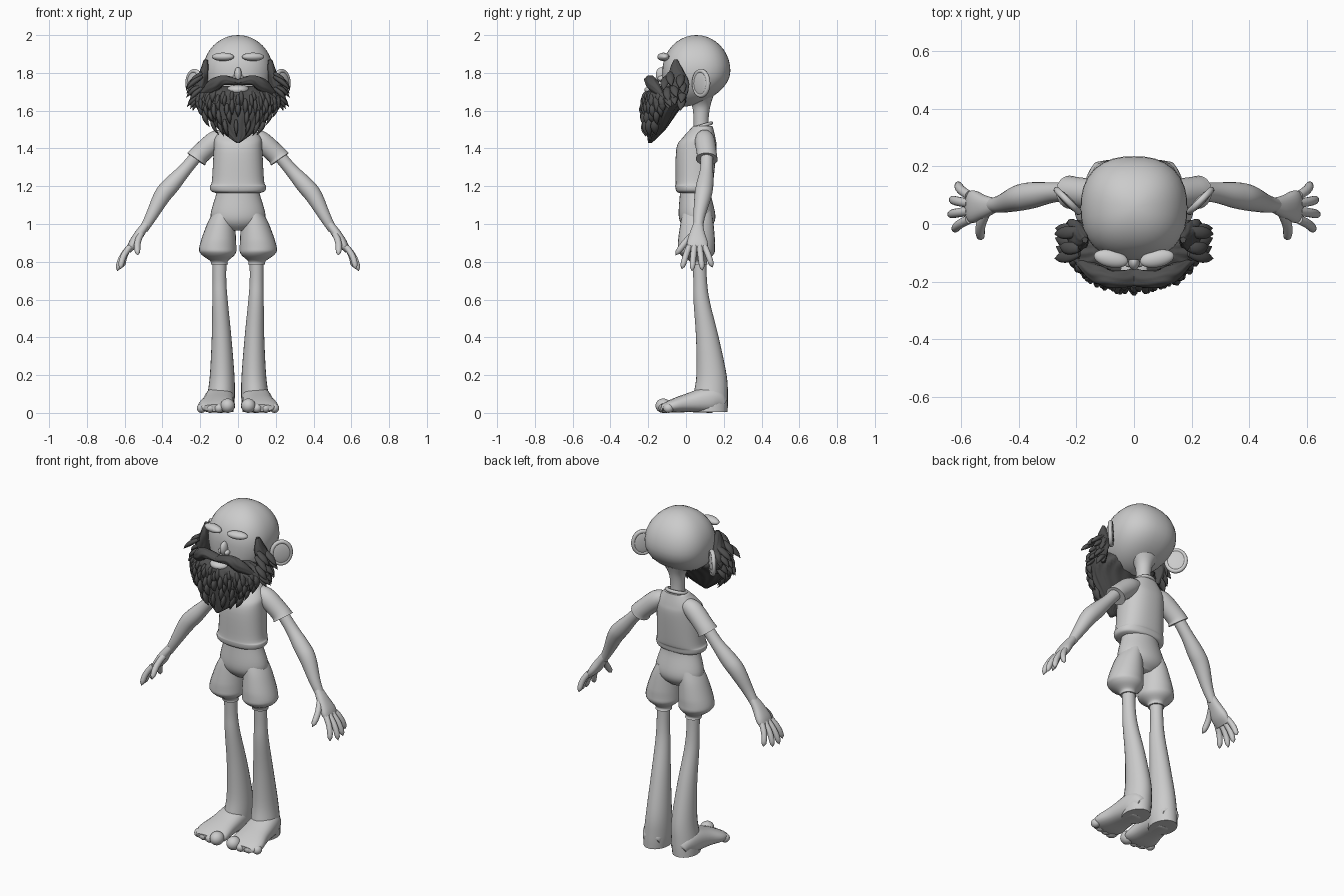
import bpy, bmesh, math, random
from mathutils import Vector, Matrix

random.seed(4)
X, Y, Z = Vector((1, 0, 0)), Vector((0, 1, 0)), Vector((0, 0, 1))
if "Cube" in bpy.data.objects:
    bpy.data.objects.remove(bpy.data.objects["Cube"])


def material(name, value):
    mat = bpy.data.materials.new(name)
    mat.use_nodes = True
    color = (value, value, value, 1)
    mat.diffuse_color = color
    mat.node_tree.nodes["Principled BSDF"].inputs["Base Color"].default_value = color
    return mat


light = material("light grey", 0.6)
dark = material("dark grey", 0.08)


def spline(rings, index, t):
    """Smooth value between ring index and the next one."""
    last = len(rings) - 1
    before, start, end, after = [rings[max(0, min(last, index + k))] for k in (-1, 0, 1, 2)]
    return [b + t / 2 * (c - a + t * (2 * a - 5 * b + 4 * c - d + t * (3 * b - a - 3 * c + d)))
            for a, b, c, d in zip(before, start, end, after)]


def superellipse(angle, power):
    c, s = math.cos(angle), math.sin(angle)
    scale = (abs(c) ** power + abs(s) ** power) ** (-1 / power)
    return c * scale, s * scale


def bridge(bm, loop, other):
    count = len(loop)
    for k in range(count):
        j = (k + 1) % count
        bm.faces.new((loop[k], loop[j], other[j], other[k]))


def loft(bm, rings, sides=24, power=2, reference=Y, flat=False, ridge=0, waves=7, steps=5):
    """Skin rings of x, y, z and one or two radii; flat keeps them horizontal."""
    points = [spline(rings, i, s / steps) for i in range(len(rings) - 1) for s in range(steps)]
    points.append(rings[-1])
    mids = [Vector(p[:3]) for p in points]
    loops = []
    for i, point in enumerate(points):
        before, after = mids[max(i - 1, 0)], mids[min(i + 1, len(mids) - 1)]
        along = Z if flat else (after - before).normalized()
        u = reference.cross(along).normalized()
        v = along.cross(u)
        loop = []
        for k in range(sides):
            angle = math.tau * k / sides
            c, s = superellipse(angle, power)
            wave = 1 + ridge * math.sin(waves * angle + 2 * math.sin(i / 2 + angle))
            offset = u * c * max(point[3], 0.001) + v * s * max(point[-1], 0.001)
            loop.append(bm.verts.new(mids[i] + offset * wave))
        loops.append(loop)
    for loop, other in zip(loops, loops[1:]):
        bridge(bm, loop, other)
    for loop in (loops[0], loops[-1]):
        bm.faces.new(loop)


def ball(bm, location, size, turn=0):
    matrix = Matrix.Translation(location) @ Matrix.Rotation(turn, 4, "Z") @ Matrix.Diagonal((*size, 1))
    return bmesh.ops.create_uvsphere(bm, u_segments=32, v_segments=20, radius=1, matrix=matrix)["verts"]


def hoop(bm, middle, right, up, thickness):
    """Closed oval rim spanned by two vectors."""
    normal = right.cross(up).normalized()
    loops = []
    for i in range(32):
        c, s = superellipse(math.tau * i / 32, 2)
        spoke = right * c + up * s
        loop = []
        for k in range(10):
            a, b = superellipse(math.tau * k / 10, 2)
            loop.append(bm.verts.new(middle + spoke + (spoke.normalized() * a + normal * b) * thickness))
        loops.append(loop)
    for i, loop in enumerate(loops):
        bridge(bm, loops[i - 1], loop)


def bowed(bm, start, end, bow, width, taper, squash=1, sides=14):
    """Bent tapering tube used for fingers and locks of hair."""
    rings = []
    for i in range(9):
        t = i / 8
        middle = start.lerp(end, t) + bow * math.sin(math.pi * t)
        radius = width * taper(t)
        rings.append((*middle, radius * squash, radius))
    loft(bm, rings, sides=sides, steps=1)


def finger_taper(t):
    return math.sqrt(max(0, 1 - t ** 8))


def lock_taper(t):
    return math.sin(math.pi * (0.2 + 0.8 * t))


def lock(bm, start, end, width):
    bow = Vector((start.x, start.y, 0)).normalized() * 0.01
    bowed(bm, start, end, bow, width, lock_taper, squash=0.6, sides=10)


def finish(bm, name, mat=light, mirror=False):
    bmesh.ops.recalc_face_normals(bm, faces=bm.faces)
    mesh = bpy.data.meshes.new(name)
    bm.to_mesh(mesh)
    bm.free()
    mesh.materials.append(mat)
    part = bpy.data.objects.new(name, mesh)
    bpy.context.collection.objects.link(part)
    bpy.ops.object.select_all(action="DESELECT")
    part.select_set(True)
    bpy.context.view_layer.objects.active = part
    bpy.ops.object.shade_smooth_by_angle(angle=math.radians(60))
    if mirror:
        part.modifiers.new("Mirror", "MIRROR").use_mirror_merge = False


def tube(name, rings, mat=light, mirror=False, **options):
    bm = bmesh.new()
    loft(bm, rings, **options)
    finish(bm, name, mat, mirror)


def column(name, rows, mat=light, **options):
    """Central upright part from rows of height, depth position, half width, half depth."""
    tube(name, [(0, y, z, a, b) for z, y, a, b in rows], mat, flat=True, **options)


# Head: squarish skull whose underside leans forward into the jaw
bm = bmesh.new()
skull = Vector((0, 0.055, 1.81))
for vert in ball(bm, (0, 0, 0), (1, 1, 1)):
    p = vert.co
    radius = math.hypot(p.x, p.y)
    c, s = superellipse(math.atan2(p.y, p.x), 2.4)
    lean = max(0, -p.z) ** 2 * 0.08
    vert.co = skull + Vector((c * radius * 0.185, s * radius * 0.18 - lean, p.z * 0.19))
finish(bm, "head")
column("neck", [(1.69, .07, .1, .08), (1.63, .08, .05, .05), (1.56, .08, .04, .04), (1.48, .08, .04, .04)])

# Face details
bm = bmesh.new()
ball(bm, (.08, -.12, 1.885), (.06, .03, .022), 0.2)
finish(bm, "brows", mirror=True)
bm = bmesh.new()
ball(bm, (0, -.13, 1.79), (.02, .03, .04))
for side in (-1, 1):
    ball(bm, (side * .02, -.13, 1.77), (.015, .02, .015))
finish(bm, "nose")
bm = bmesh.new()
ball(bm, (0, -.16, 1.71), (.06, .06, .03))
finish(bm, "lips")

# Ears with raised rims
bm = bmesh.new()
ball(bm, (.23, .08, 1.745), (.06, .015, .07), math.pi / 4)
hoop(bm, Vector((.23, .08, 1.745)), (X + Y) * .037, Z * .065, .012)
finish(bm, "ears", mirror=True)

# Beard mass with wavy ridges and layered locks
beard = [(1.73, -.1, .14, .06), (1.7, -.1, .2, .11), (1.66, -.1, .22, .12), (1.6, -.13, .19, .09),
         (1.5, -.16, .1, .05), (1.43, -.19, .01, .01)]
column("beard", beard, dark, sides=80, ridge=.04, waves=17)
bm = bmesh.new()
for row in range(6):
    z, y, a, b = spline(beard, 1 + row // 2, row % 2 / 2)
    count = 12 - row
    for k in range(count):
        c, s = superellipse(math.pi * (k + random.uniform(0.3, 0.7)) / count, 2)
        start = Vector((a * c * 0.95, y - b * s * 0.95, z))
        drop = Vector((c * (.02 - .012 * row), 0, -random.uniform(.06, .09)))
        lock(bm, start, start + drop, random.uniform(.017, .025))
finish(bm, "beard_locks", dark)

# Sideburns with stray side locks
bm = bmesh.new()
loft(bm, [(.17, -.055, 1.87, .01, .01), (.18, -.05, 1.8, .024, .04), (.2, -.035, 1.72, .035, .05),
          (.19, -.03, 1.63, .01, .01)], sides=30, ridge=.07, steps=8)
for k in range(14):
    start = Vector((.19, random.uniform(-.1, 0), 1.8 - k * .01))
    flare = Vector((random.uniform(.03, .09), random.uniform(-.02, .03), -.07))
    lock(bm, start, start + flare, .023)
finish(bm, "sideburns", dark, mirror=True)

# Moustache
tube("moustache", [(0, -.185, 1.75, .016, .03), (.08, -.19, 1.76, .027, .03), (.14, -.165, 1.725, .033, .03),
                   (.22, -.11, 1.66, .002, .002)], dark, mirror=True, sides=30, ridge=.06, steps=8)

# Shirt with collar and sleeves
column("shirt", [(1.165, .04, .12, .08), (1.175, .04, .143, .092), (1.2, .04, .148, .097),
                 (1.23, .045, .138, .1), (1.4, .055, .128, .106), (1.46, .07, .12, .085),
                 (1.52, .09, .07, .05)], sides=36, power=2.4)
bm = bmesh.new()
hoop(bm, Vector((0, .088, 1.52)), X * .056, Y * .046 + Z * .014, .01)
finish(bm, "collar")
tube("sleeves", [(.07, .1, 1.46, .04), (.12, .1, 1.44, .053), (.2, .11, 1.37, .053), (.222, .11, 1.343, .058)],
     mirror=True)

# Arms
tube("arms", [(.17, .11, 1.42, .034), (.27, .11, 1.3, .034), (.35, .1, 1.21, .045), (.4, .09, 1.15, .045),
              (.46, .07, 1.04, .031), (.5, .065, .97, .023)], mirror=True)

# Hands: palm, four fingers and a thumb
bm = bmesh.new()
loft(bm, [(.485, .065, 1, .02, .025), (.52, .06, .95, .025, .04), (.555, .06, .895, .025, .056),
          (.58, .06, .855, .012, .05)], power=2.4)
bend = Vector((.01, 0, .005))
for i in range(4):
    reach = math.sin(0.9 * i)
    knuckle = Vector((.572, .1 - .028 * i, .88))
    tip = Vector((.61 + .03 * reach, .14 - .054 * i, .77 - .02 * reach))
    bowed(bm, knuckle, tip, bend, .016, finger_taper)
bowed(bm, Vector((.515, .035, .945)), Vector((.53, -.055, .835)), bend, .017, finger_taper)
finish(bm, "hands", mirror=True)

# Shorts
column("shorts_hips", [(1.19, .05, .11, .08), (1.15, .05, .118, .083), (1.05, .058, .145, .097),
                       (1, .06, .125, .085), (.965, .06, .06, .05)], sides=32)
tube("shorts_legs", [(.075, .06, 1.07, .05, .075), (.09, .058, 1, .074, .088), (.107, .055, .88, .098, .1),
                     (.105, .057, .84, .09, .09), (.1, .065, .805, .048), (.098, .07, .785, .045)],
     mirror=True, flat=True)

# Legs, feet and toes
tube("legs", [(.098, .07, .82, .037, .037), (.098, .075, .7, .036, .036), (.095, .083, .59, .041, .043),
              (.087, .113, .4, .052, .06), (.084, .135, .2, .065, .08), (.09, .13, .08, .073, .092),
              (.095, .13, .004, .07, .09)], mirror=True, flat=True)
bm = bmesh.new()
loft(bm, [(.09, .2, .045, .035, .05), (.095, .14, .07, .07, .075), (.105, .01, .053, .05, .085),
          (.114, -.08, .035, .034, .098), (.116, -.13, .026, .018, .07)], power=2.5, reference=X)
for i in range(4):
    radius = .025 if i else .038
    ball(bm, (.055 + .046 * i, -.12 + .003 * i * i, radius), (radius, radius * 1.1, radius))
finish(bm, "feet", mirror=True)
